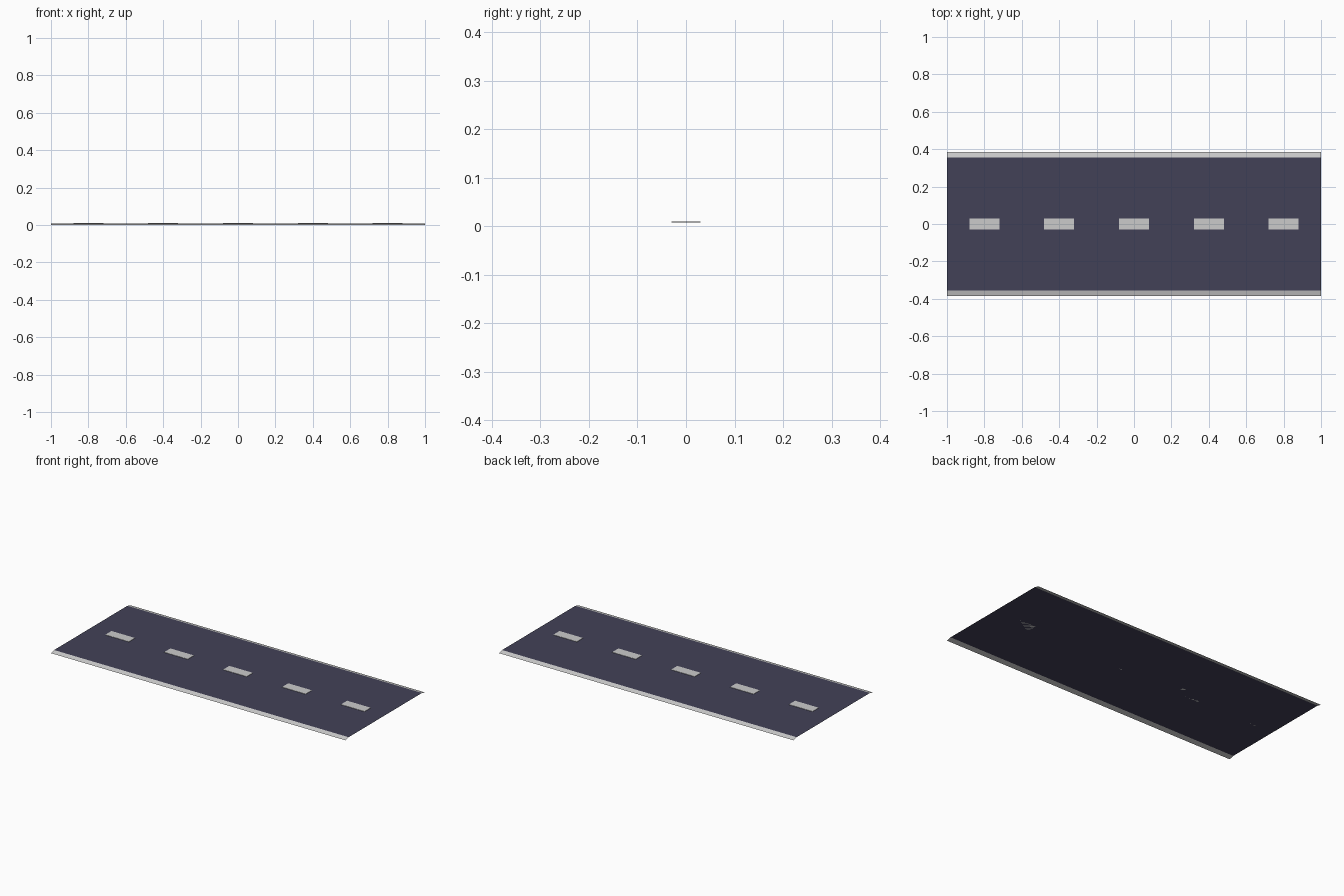
import bpy, bmesh

if "Cube" in bpy.data.objects:
    bpy.data.objects.remove(bpy.data.objects["Cube"])

TOP = 0.008          # height of the asphalt sheet
HALF = 1.0           # half road length
INNER, OUTER = 0.355, 0.385


def material(name, color):
    m = bpy.data.materials.new(name)
    m.diffuse_color = color
    m.use_nodes = True
    m.node_tree.nodes["Principled BSDF"].inputs["Base Color"].default_value = m.diffuse_color
    return m


def strip(name, profile, mat=None):
    """Open sheet: a (y, z) profile swept along the road, without end caps."""
    bm = bmesh.new()
    rows = [[bm.verts.new((x, y, z)) for x in (-HALF, HALF)] for y, z in profile]
    for a, b in zip(rows, rows[1:]):
        bm.faces.new((a[0], a[1], b[1], b[0]))
    mesh = bpy.data.meshes.new(name)
    bm.to_mesh(mesh)
    bm.free()
    if mat:
        mesh.materials.append(mat)
    obj = bpy.data.objects.new(name, mesh)
    bpy.context.collection.objects.link(obj)
    return obj


asphalt = material("asphalt", (0.055, 0.053, 0.095, 1))

# Road surface
strip("road_surface", [(-INNER, TOP), (INNER, TOP)], asphalt)

# Pale edges sloping down to the ground on both sides
strip("edge_front", [(-OUTER, 0), (-INNER, TOP)])
strip("edge_back", [(INNER, TOP), (OUTER, 0)])

# Centre line dashes
for i in range(5):
    bpy.ops.mesh.primitive_cube_add(size=1, location=(-0.8 + 0.4 * i, 0, TOP + 0.001))
    dash = bpy.context.object
    dash.name = f"centre_dash_{i + 1}"
    dash.scale = (0.16, 0.06, 0.002)
    bpy.ops.object.transform_apply(location=False, rotation=False, scale=True)
